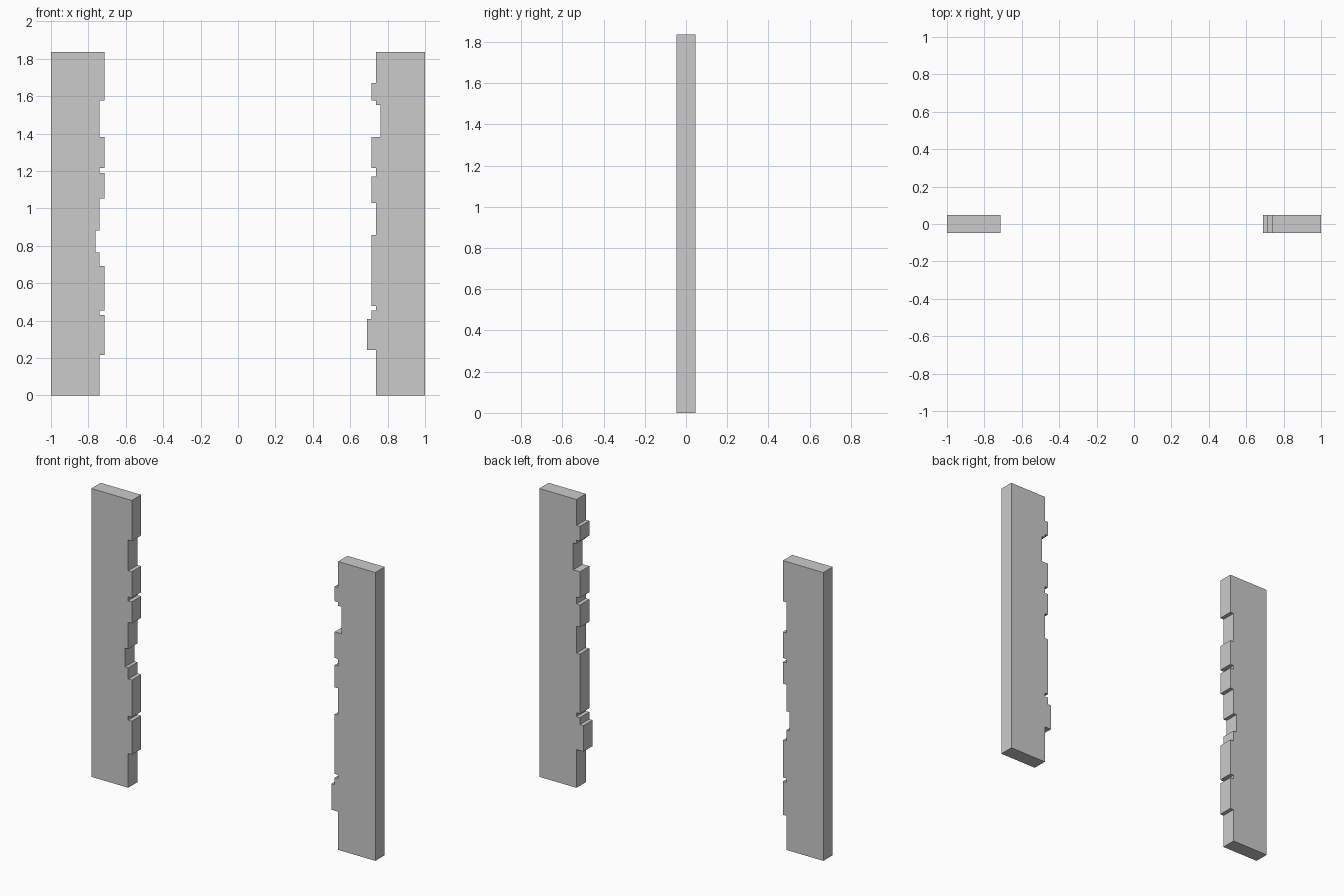
import bpy, bmesh

if "Cube" in bpy.data.objects:
    bpy.data.objects.remove(bpy.data.objects["Cube"])

HEIGHT, HALF_DEPTH = 1.835, 0.047


def jagged_slab(name, outer_x, steps):
    """Slab with a straight outer edge and a stepped inner edge.
    steps: (top z, inner x) of each band, from the bottom up."""
    profile = [(outer_x, HEIGHT), (outer_x, 0.0)]
    z = 0.0
    for top, x in steps:
        profile += [(x, z), (x, top)]
        z = top
    bm = bmesh.new()
    face = bm.faces.new([bm.verts.new((x, -HALF_DEPTH, z)) for x, z in profile])
    ext = bmesh.ops.extrude_face_region(bm, geom=[face])
    moved = [v for v in ext["geom"] if isinstance(v, bmesh.types.BMVert)]
    bmesh.ops.translate(bm, verts=moved, vec=(0, 2 * HALF_DEPTH, 0))
    bmesh.ops.recalc_face_normals(bm, faces=bm.faces[:])
    mesh = bpy.data.meshes.new(name)
    bm.to_mesh(mesh)
    bm.free()
    obj = bpy.data.objects.new(name, mesh)
    bpy.context.collection.objects.link(obj)
    return obj


# Left jamb with broken inner edge
A, B, C = -0.74, -0.715, -0.763
jagged_slab("left_jamb", -1.0, [
    (0.217, A), (0.43, B), (0.455, A), (0.692, B), (0.763, A), (0.883, C),
    (1.052, A), (1.19, B), (1.215, A), (1.381, B), (1.576, A), (HEIGHT, B)])

# Right jamb with broken inner edge
A, B, C, D = 0.738, 0.714, 0.761, 0.69
jagged_slab("right_jamb", 1.0, [
    (0.243, A), (0.408, D), (0.453, B), (0.477, A), (0.857, B), (1.028, A),
    (1.17, B), (1.215, A), (1.381, B), (1.553, C), (1.576, A), (1.67, B),
    (HEIGHT, A)])
